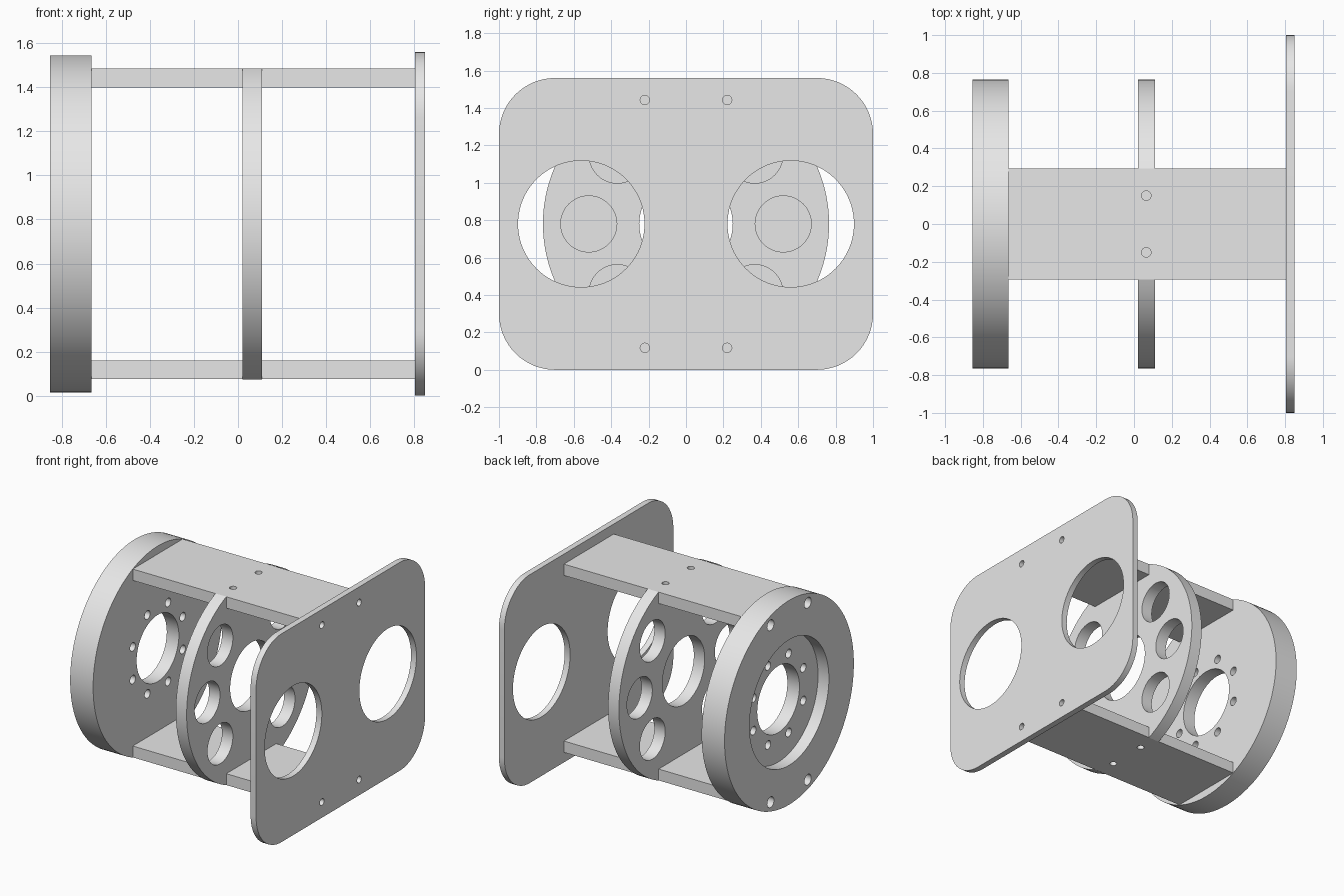
import bpy
import bmesh
import math
from mathutils import Matrix, Vector

cube = bpy.data.objects.get("Cube")
if cube:
    bpy.data.objects.remove(cube, do_unlink=True)

MID_Z = 0.78          # height of the main axis
DISC_R = 0.765
BAR_Y = 0.295         # half width of the bars
BAR_LOW, BAR_HIGH = 0.62, 0.705   # bar faces, measured from the axis
BOLT_Y, BOLT_Z = 0.22, 0.6625     # bar end bolts, measured from the axis

grey = bpy.data.materials.new("plain_grey")
grey.use_nodes = True
grey.diffuse_color = (0.8, 0.8, 0.8, 1)
grey.node_tree.nodes["Principled BSDF"].inputs["Base Color"].default_value = (0.8, 0.8, 0.8, 1)


def add_cylinder(bm, start, end, radius, sides=48):
    start, end = Vector(start), Vector(end)
    axis = end - start
    turn = axis.to_track_quat('Z', 'Y').to_matrix().to_4x4()
    bmesh.ops.create_cone(bm, cap_ends=True, segments=sides, radius1=radius, radius2=radius,
                          depth=axis.length, matrix=Matrix.Translation((start + end) / 2) @ turn)


def add_box(bm, low, high):
    low, high = Vector(low), Vector(high)
    bmesh.ops.create_cube(bm, size=1, matrix=Matrix.Translation((low + high) / 2)
                          @ Matrix.Diagonal((*(high - low), 1)))


def make_object(name, bm):
    mesh = bpy.data.meshes.new(name)
    bm.to_mesh(mesh)
    bm.free()
    mesh.materials.append(grey)
    obj = bpy.data.objects.new(name, mesh)
    bpy.context.collection.objects.link(obj)
    return obj


def select_only(obj):
    bpy.ops.object.select_all(action='DESELECT')
    obj.select_set(True)
    bpy.context.view_layer.objects.active = obj


def cut(obj, bm):
    """Subtract the shapes in bm, then discard them."""
    cutter = make_object("cutter", bm)
    cutter.hide_render = True
    mod = obj.modifiers.new("cut", 'BOOLEAN')
    mod.operation, mod.solver, mod.object = 'DIFFERENCE', 'EXACT', cutter
    select_only(obj)
    bpy.ops.object.modifier_apply(modifier=mod.name)
    bpy.data.objects.remove(cutter, do_unlink=True)


def drill(obj, x0, x1, spots, radius, sides=48):
    """Drill holes along x at (y, height from axis) spots."""
    bm = bmesh.new()
    for y, z in spots:
        add_cylinder(bm, (x0, y, MID_Z + z), (x1, y, MID_Z + z), radius, sides)
    cut(obj, bm)


def ring(radius, degrees):
    return [(radius * math.cos(math.radians(a)), radius * math.sin(math.radians(a))) for a in degrees]


def finish(obj):
    select_only(obj)
    bpy.ops.object.shade_smooth_by_angle(angle=math.radians(30))


def make_disc(name, x0, x1):
    bm = bmesh.new()
    add_cylinder(bm, (x0, 0, MID_Z), (x1, 0, MID_Z), DISC_R, 128)
    return make_object(name, bm)


corner_bolts = [(y, z) for y in (-BOLT_Y, BOLT_Y) for z in (-BOLT_Z, BOLT_Z)]

# Thick end disc: stepped bore, bolt circle and counterbored bar bolts
end_disc = make_disc("end_disc", -0.855, -0.665)
drill(end_disc, -1, -0.765, [(0, 0)], 0.47, 96)
drill(end_disc, -1, -0.5, [(0, 0)], 0.25, 64)
drill(end_disc, -1, -0.5, ring(0.32, [22.5 + 45 * i for i in range(8)]), 0.032, 24)
drill(end_disc, -1, -0.77, corner_bolts, 0.04, 24)
drill(end_disc, -1, -0.5, corner_bolts, 0.025, 24)
finish(end_disc)

# Middle disc: notched for the bars, with a centre hole and three holes each side
middle_disc = make_disc("middle_disc", 0.02, 0.11)
notches = bmesh.new()
for low, high in ((BAR_LOW, 1), (-1, -BAR_LOW)):
    add_box(notches, (-0.2, -BAR_Y, MID_Z + low), (0.3, BAR_Y, MID_Z + high))
cut(middle_disc, notches)
drill(middle_disc, -0.2, 0.3, [(0, 0)], 0.25, 64)
drill(middle_disc, -0.2, 0.3, ring(0.52, (-45, 0, 45, 135, 180, 225)), 0.15)
finish(middle_disc)

# Top and bottom bars, each bolted to the middle disc
for name, low, high in (("top_bar", BAR_LOW, BAR_HIGH), ("bottom_bar", -BAR_HIGH, -BAR_LOW)):
    bm = bmesh.new()
    add_box(bm, (-0.665, -BAR_Y, MID_Z + low), (0.805, BAR_Y, MID_Z + high))
    bar = make_object(name, bm)
    holes = bmesh.new()
    for y in (-0.15, 0.15):
        add_cylinder(holes, (0.065, y, MID_Z + low - 0.1), (0.065, y, MID_Z + high + 0.1), 0.025, 24)
    cut(bar, holes)
    finish(bar)

# Rounded mounting plate with two large openings and four bolt holes
bm = bmesh.new()
add_box(bm, (0.805, -1, 0), (0.85, 1, 2 * MID_Z))
corners = [e for e in bm.edges if abs(e.verts[0].co.x - e.verts[1].co.x) > 0.01]
bmesh.ops.bevel(bm, geom=corners, offset=0.3, segments=16, profile=0.5, affect='EDGES')
plate = make_object("mounting_plate", bm)
drill(plate, 0.7, 1, [(-0.56, 0), (0.56, 0)], 0.338, 80)
drill(plate, 0.7, 1, corner_bolts, 0.025, 24)
finish(plate)
